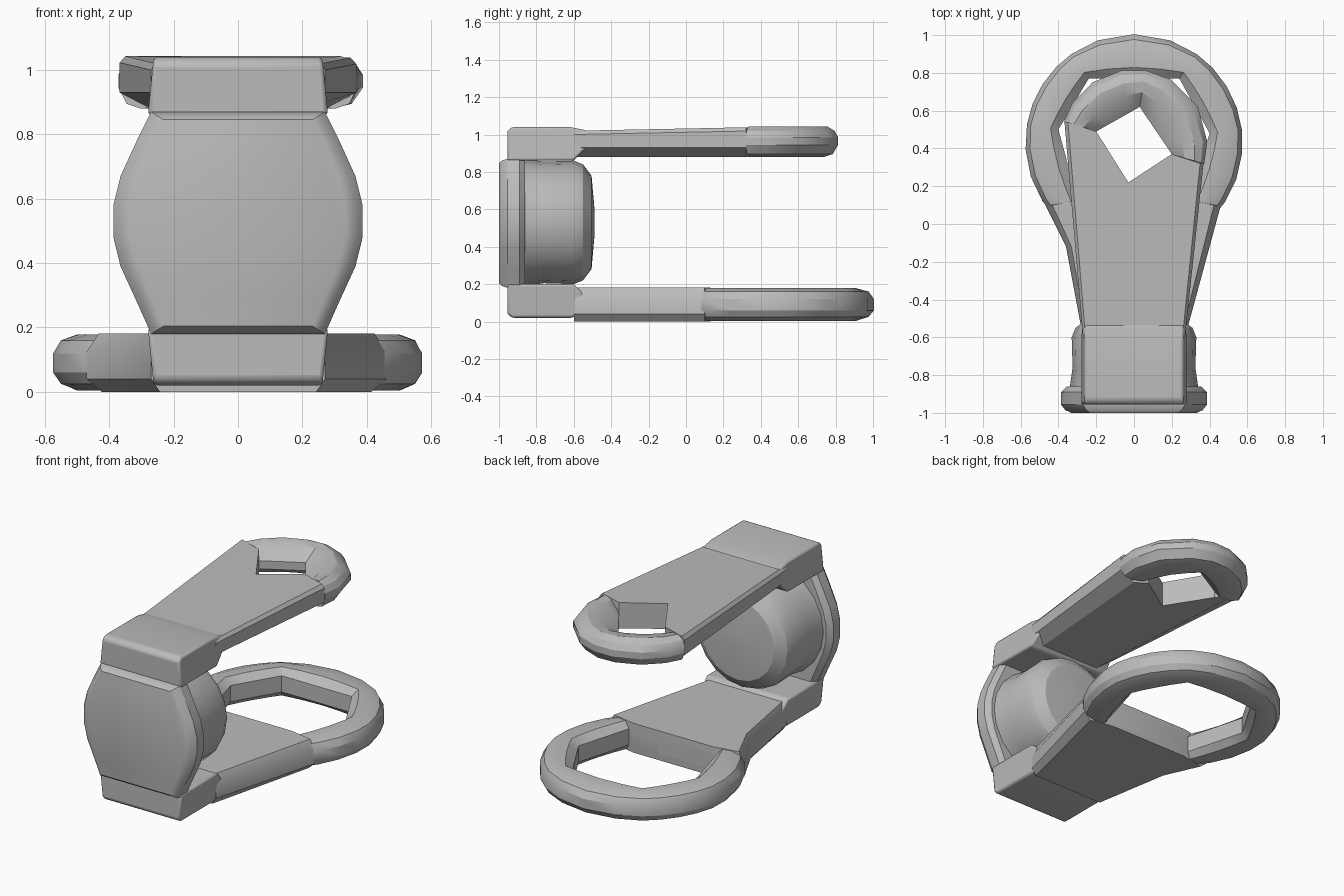
import bpy, bmesh, math
from mathutils import Vector

cube = bpy.data.objects.get("Cube")
if cube:
    bpy.data.objects.remove(cube)

GREY = (0.5, 0.5, 0.5, 1)
mat = bpy.data.materials.new("plain_grey")
mat.use_nodes = True
mat.diffuse_color = GREY
mat.node_tree.nodes["Principled BSDF"].inputs["Base Color"].default_value = GREY


def loft(name, loops, closed=False, bevel=0):
    """Skin a row of equal-length loops, capping the ends unless closed."""
    bm = bmesh.new()
    rows = [[bm.verts.new(p) for p in loop] for loop in loops]
    n = len(rows[0])
    pairs = list(zip(rows, rows[1:]))
    if closed:
        pairs.append((rows[-1], rows[0]))
    else:
        bm.faces.new(rows[0])
        bm.faces.new(rows[-1])
    for a, b in pairs:
        for i in range(n):
            j = (i + 1) % n
            bm.faces.new((a[i], a[j], b[j], b[i]))
    bmesh.ops.recalc_face_normals(bm, faces=bm.faces)
    mesh = bpy.data.meshes.new(name)
    bm.to_mesh(mesh)
    bm.free()
    mesh.materials.append(mat)
    ob = bpy.data.objects.new(name, mesh)
    bpy.context.collection.objects.link(ob)
    if bevel:
        mod = ob.modifiers.new("soft_edges", 'BEVEL')
        mod.width = bevel
        mod.segments = 2
    bpy.ops.object.select_all(action='DESELECT')
    ob.select_set(True)
    bpy.context.view_layer.objects.active = ob
    bpy.ops.object.shade_smooth_by_angle(angle=math.radians(30))
    return ob


def subdivide(points, n, closed):
    """Split each straight edge of a path into n pieces."""
    pts = [Vector(p) for p in points]
    ends = pts[1:] + ([pts[0]] if closed else [])
    out = [a.lerp(b, k / n) for a, b in zip(pts, ends) for k in range(n)]
    return out if closed else out + [pts[-1]]


def loop_band(name, hole, radius, profile, closed):
    """Band between an angular hole and a round rim; profile is (across, z)."""
    centre = Vector((0, 0.43))
    loops = []
    for p in subdivide(hole, 4, closed):
        rim = centre + (p - centre).normalized() * radius
        loops.append([(*p.lerp(rim, t), z) for t, z in profile])
    return loft(name, loops, closed)


# Front plate with a bowed outline and a softened face
half = [(0.27, 0.18), (0.31, 0.27), (0.365, 0.39), (0.387, 0.48),
        (0.387, 0.58), (0.365, 0.67), (0.31, 0.79), (0.27, 0.87)]
outline = half + [(-x, z) for x, z in reversed(half)]
layers = [(-1.0, 0.86), (-0.985, 0.94), (-0.955, 1), (-0.89, 1), (-0.86, 0.92)]
loft("front_plate", [[(x * s, y, 0.525 + (z - 0.525) * (s + 1) / 2)
                      for x, z in outline] for y, s in layers])

# Round barrel behind the plate
barrel = [(-0.9, 0.345), (-0.76, 0.325), (-0.6, 0.33), (-0.55, 0.31),
          (-0.505, 0.25), (-0.49, 0.08)]
loft("barrel", [[(r * math.cos(a), y, 0.53 + r * math.sin(a))
                 for a in (math.tau * k / 20 for k in range(20))]
                for y, r in barrel])

# Upper and lower end blocks, mirrored in height
side = [(-0.955, 0.86), (-0.955, 1.02), (-0.93, 1.04), (-0.62, 1.04),
        (-0.53, 1.022), (-0.53, 0.93), (-0.6, 0.86)]
for name, flip in (("upper_block", False), ("lower_block", True)):
    loops = []
    for sx in (-1, 1):
        loops.append([(sx * (0.28 - 0.1 * (z - 0.86)), y, 1.06 - z if flip else z)
                      for y, z in side])
    loft(name, loops, bevel=0.012)

# Upper arm, chamfered below and notched around the hole
arm = [(-0.27, -0.6), (0.27, -0.6), (0.368, 0.32), (0.2, 0.37),
       (-0.03, 0.22), (-0.2, 0.49), (-0.368, 0.54)]


def arm_layer(z, inset, tilt):
    return [(x * inset if abs(x) > 0.25 else x, y, z + tilt * (y + 0.6))
            for x, y in arm]


loft("upper_arm", [arm_layer(0.88, 0.74, 0), arm_layer(0.93, 1, 0),
                   arm_layer(1.0, 1, 0.02), arm_layer(1.02, 0.95, 0.02)])

# Rounded end of the upper arm
loop_band("upper_loop", [(0.2, 0.37), (0.03, 0.62), (-0.2, 0.49)], 0.388,
          [(0, 0.92), (0, 0.97), (0.4, 1.035), (0.7, 1.043), (0.9, 1.02),
           (1, 0.985), (1, 0.945), (0.85, 0.895), (0.6, 0.88), (0.2, 0.885)],
          False)

# Lower arm
base = [(-0.27, -0.6), (0.27, -0.6), (0.46, 0.1), (0.3, 0.13),
        (-0.3, 0.13), (-0.47, 0.1), (-0.36, -0.12)]
loft("lower_arm", [[(x * s, y, z) for x, y in base]
                   for z, s in ((0, 0.9), (0.04, 1), (0.125, 1), (0.182, 0.92))])

# Large ring at the end of the lower arm
loop_band("lower_loop", [(0.3, 0.13), (0.4, 0.48), (0.24, 0.77),
                         (-0.24, 0.77), (-0.4, 0.5), (-0.3, 0.13)], 0.575,
          [(0, 0.04), (0, 0.14), (0.25, 0.178), (0.6, 0.178), (0.88, 0.16),
           (1, 0.12), (1, 0.06), (0.88, 0.025), (0.6, 0.004), (0.2, 0.004)],
          True)
